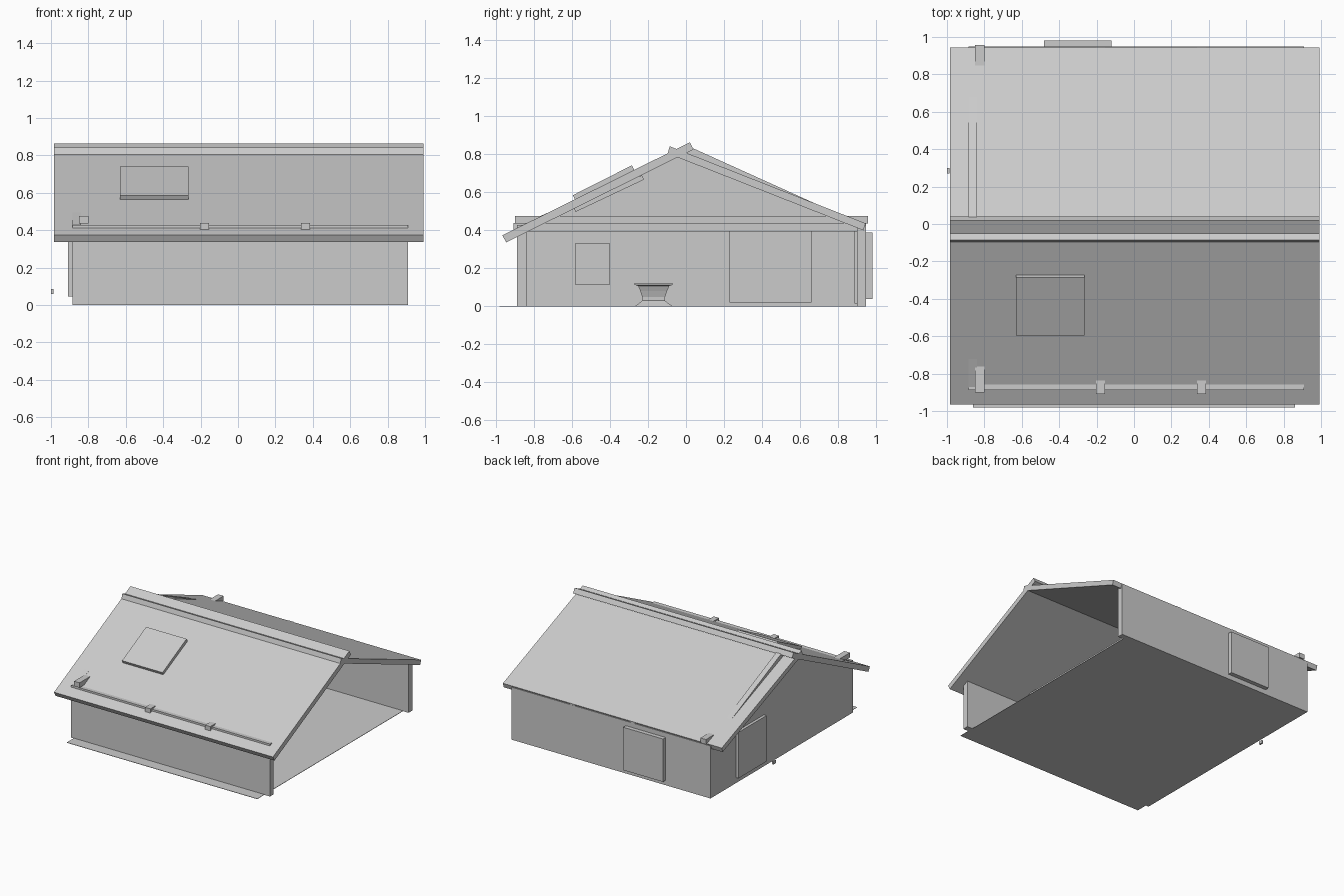
import bpy, bmesh

cube = bpy.data.objects.get("Cube")
if cube:
    bpy.data.objects.remove(cube, do_unlink=True)

GREY = (0.6, 0.6, 0.6, 1.0)
grey = bpy.data.materials.new("plain grey")
grey.use_nodes = True
grey.diffuse_color = GREY
grey.node_tree.nodes["Principled BSDF"].inputs["Base Color"].default_value = GREY


def finish(name, bm):
    bmesh.ops.recalc_face_normals(bm, faces=bm.faces)
    mesh = bpy.data.meshes.new(name)
    bm.to_mesh(mesh)
    bm.free()
    mesh.materials.append(grey)
    obj = bpy.data.objects.new(name, mesh)
    bpy.context.collection.objects.link(obj)
    return obj


def loft(name, rings):
    """Skin a closed solid through rings of equal length."""
    bm = bmesh.new()
    loops = [[bm.verts.new(p) for p in ring] for ring in rings]
    for a, b in zip(loops, loops[1:]):
        for i in range(len(a)):
            j = (i + 1) % len(a)
            bm.faces.new((a[i], a[j], b[j], b[i]))
    bm.faces.new(loops[0])
    bm.faces.new(loops[-1])
    return finish(name, bm)


def prism(name, profile, x0, x1):
    """Extrude a (y, z) profile along x."""
    return loft(name, [[(x, y, z) for y, z in profile] for x in (x0, x1)])


def box(name, x0, x1, y0, y1, z0, z1):
    return prism(name, [(y0, z0), (y1, z0), (y1, z1), (y0, z1)], x0, x1)


def slab(name, x0, x1, start, end, offset):
    """Sloping slab: top edge from start to end, offset gives the underside."""
    under = [(p[0] + offset[0], p[1] + offset[1]) for p in (end, start)]
    return prism(name, [start, end] + under, x0, x1)


# Floor and walls; the +x end stays open
box("floor", -0.86, 0.86, -0.98, 0.93, 0, 0.003)
box("front_wall", -0.885, 0.91, -0.888, -0.84, 0, 0.428)
box("back_wall", -0.885, 0.91, 0.90, 0.948, 0, 0.428)
prism("gable_wall", [(-0.888, 0), (0.948, 0), (0.948, 0.42),
                     (0.03, 0.835), (-0.888, 0.42)], -0.885, -0.84)

# Roof slabs crossing at the ridge
slab("front_roof", -0.985, 0.992, (-0.966, 0.374), (0.02, 0.863), (0.02, -0.037))
slab("back_roof", -0.985, 0.992, (-0.085, 0.842), (0.945, 0.437), (-0.012, -0.037))

# Roof hatch with its inner frame
slab("roof_hatch", -0.63, -0.265, (-0.595, 0.585), (-0.285, 0.742), (0.015, -0.03))
slab("hatch_frame", -0.63, -0.265, (-0.592, 0.52), (-0.232, 0.69), (0.011, -0.023))

# Tie beams running front to back, poking out through the roof
box("end_beam", -0.85, -0.80, -0.90, 0.957, 0.435, 0.475)
for i, x in enumerate((-0.18, 0.362)):
    box(f"tie_beam_{i + 1}", x - 0.024, x + 0.024, -0.908, 0.947, 0.395, 0.438)

# Side door with frame and loose knob
box("side_door", -0.908, -0.825, 0.26, 0.62, 0.045, 0.42)
box("side_door_frame", -0.88, -0.832, 0.23, 0.66, 0.02, 0.43)
box("door_knob", -1.0, -0.987, 0.27, 0.30, 0.06, 0.085)

# Back door, outer and inner panels
box("back_door", -0.48, -0.12, 0.94, 0.982, 0.04, 0.39)
box("back_door_lining", -0.48, -0.12, 0.887, 0.91, 0.015, 0.395)

# Window panel on the inside of the gable wall
box("window_panel", -0.85, -0.825, -0.585, -0.40, 0.115, 0.33)

# Square flared stool
PROFILE = [(0.10, 0), (0.075, 0.018), (0.06, 0.03), (0.06, 0.05),
           (0.07, 0.08), (0.082, 0.108), (0.10, 0.113), (0.10, 0.122)]
CORNERS = [(-1, -1), (1, -1), (1, 1), (-1, 1)]
loft("stool", [[(-0.44 + sx * r, -0.17 + sy * r, z) for sx, sy in CORNERS]
               for r, z in PROFILE])
